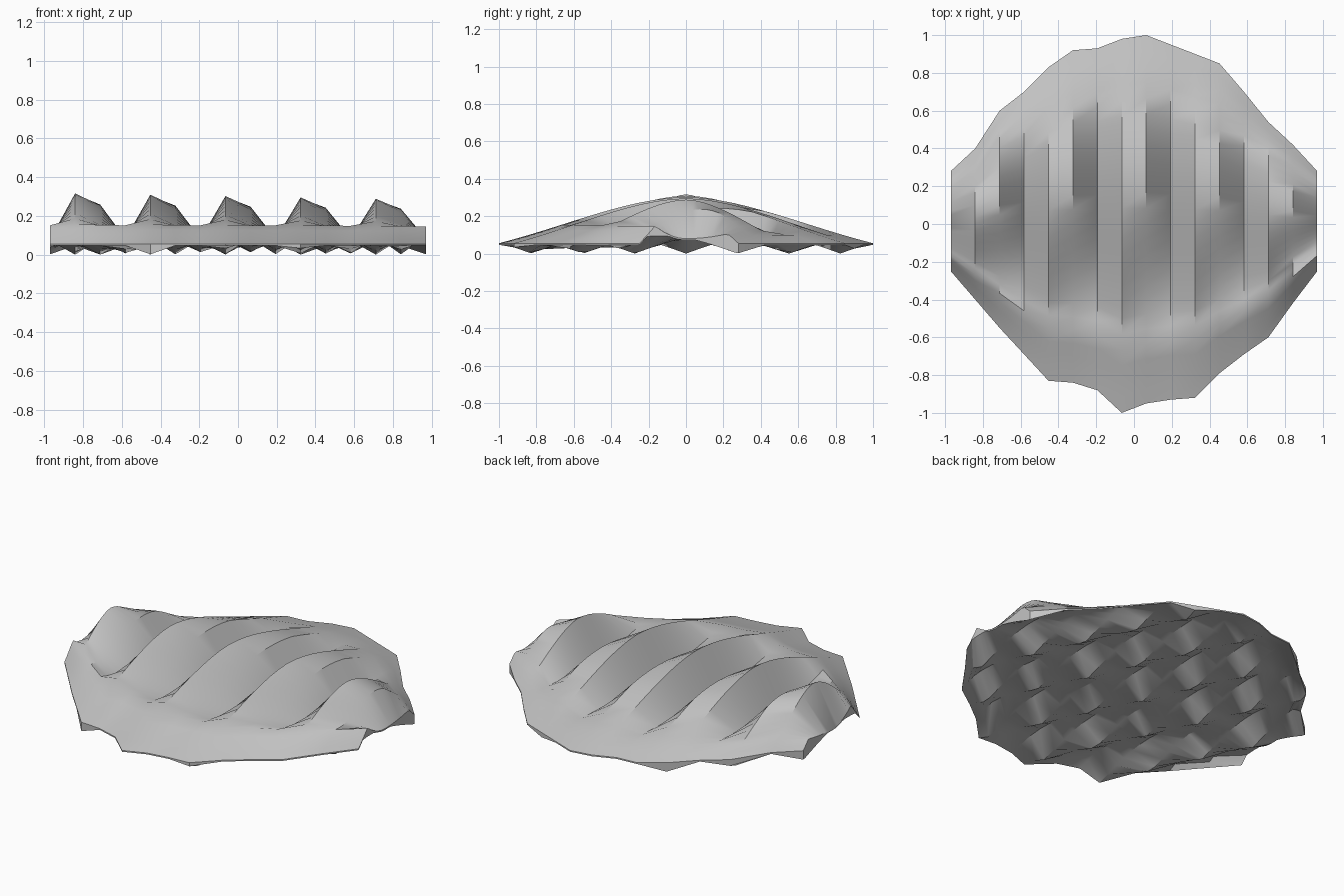
import bpy, bmesh, math

cube = bpy.data.objects.get("Cube")
if cube:
    bpy.data.objects.remove(cube, do_unlink=True)

grey = bpy.data.materials.new("plain grey")
grey.use_nodes = True
COLOUR = (0.55, 0.55, 0.55, 1)
grey.diffuse_color = COLOUR
grey.node_tree.nodes["Principled BSDF"].inputs["Base Color"].default_value = COLOUR

# Plan outline: back and front reach of each column of the pad
BACK = [.28, .40, .60, .70, .83, .92, .93, .98, 1, .95, .90, .85, .70, .54, .42, .28]
FRONT = [.25, .40, .55, .69, .83, .84, .88, 1, .95, .93, .92, .79, .69, .60, .42, .25]
COLUMNS, ROWS = len(BACK), 24
HALF_X = 0.97
RIM = 0.055
PITCH = 6 * HALF_X / (COLUMNS - 1)


def dome(t, x):
    """Height of the ridge crests along a column."""
    swell = .35 * math.cos(t * math.pi / 2) ** 2 + .65 * (1 - abs(t) ** 1.6)
    return RIM + (.246 - .018 * x) * swell


def top_height(i, t, x):
    """Repeats valley, crest, shoulder across the width."""
    crest = dome(t, x)
    valley = min(crest, .08 + (.04 if t > 0 else .16) * t * t)
    share = (0, 1, min(1, max(.25, .7 + .7 * t)))[i % 3]
    return valley + (crest - valley) * share


def bottom_height(x, y, ceiling):
    """Slanting flutes with sharp downward creases, kept below the top skin."""
    phase = (x + .47 * y + HALF_X) / PITCH - 1 / 3
    return min(ceiling - .008, .095 * abs(math.sin(math.pi * phase)))


# Fluted pad: ribbed upper skin, fluted underside, closed rim
bm = bmesh.new()
top, bottom = [], []
for i in range(COLUMNS):
    x = -HALF_X + 2 * HALF_X * i / (COLUMNS - 1)
    upper, lower = [], []
    for j in range(ROWS + 1):
        t = 2 * j / ROWS - 1
        y = t * (BACK[i] if t > 0 else FRONT[i])
        z = top_height(i, t, x)
        upper.append(bm.verts.new((x, y, z)))
        lower.append(bm.verts.new((x, y, bottom_height(x, y, z))))
    top.append(upper)
    bottom.append(lower)

for i in range(COLUMNS - 1):
    for j in range(ROWS):
        bm.faces.new((top[i][j], top[i + 1][j], top[i + 1][j + 1], top[i][j + 1]))
        bm.faces.new((bottom[i][j], bottom[i][j + 1], bottom[i + 1][j + 1], bottom[i + 1][j]))
    for j in (0, ROWS):
        bm.faces.new((top[i][j], bottom[i][j], bottom[i + 1][j], top[i + 1][j]))
for i in (0, COLUMNS - 1):
    for j in range(ROWS):
        bm.faces.new((top[i][j], top[i][j + 1], bottom[i][j + 1], bottom[i][j]))
bmesh.ops.recalc_face_normals(bm, faces=bm.faces)

mesh = bpy.data.meshes.new("fluted_pad")
bm.to_mesh(mesh)
bm.free()
mesh.materials.append(grey)
pad = bpy.data.objects.new("fluted_pad", mesh)
bpy.context.collection.objects.link(pad)
bpy.context.view_layer.objects.active = pad
pad.select_set(True)
bpy.ops.object.shade_smooth_by_angle(angle=math.radians(30))
